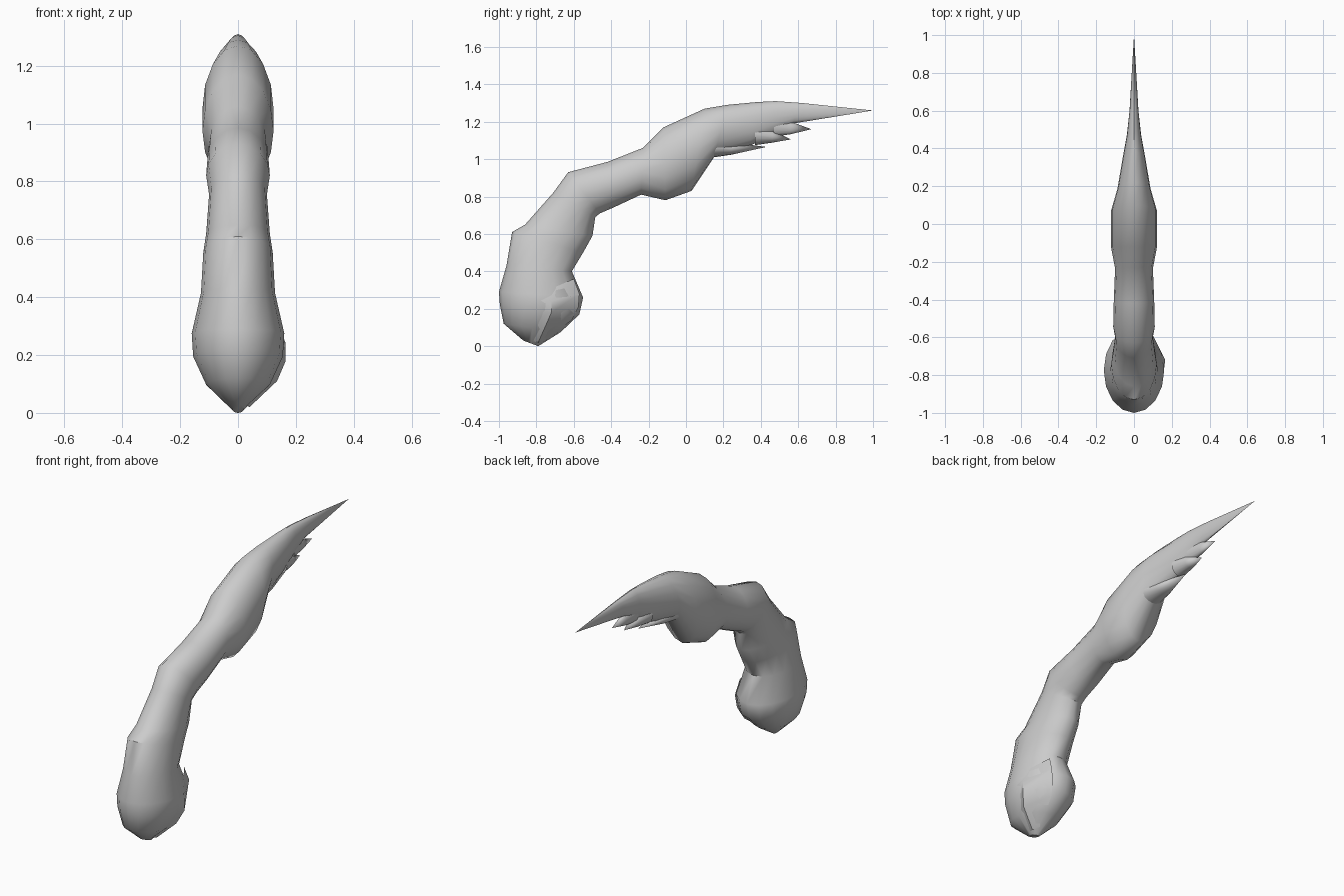
import bpy, bmesh, math
from mathutils import Vector

if "Cube" in bpy.data.objects:
    bpy.data.objects.remove(bpy.data.objects["Cube"])

SIDES = 16


def finish(bm, name, angle=40):
    bmesh.ops.remove_doubles(bm, verts=bm.verts, dist=0.0005)
    bmesh.ops.recalc_face_normals(bm, faces=bm.faces)
    me = bpy.data.meshes.new(name)
    bm.to_mesh(me)
    bm.free()
    ob = bpy.data.objects.new(name, me)
    bpy.context.collection.objects.link(ob)
    bpy.ops.object.select_all(action='DESELECT')
    ob.select_set(True)
    bpy.context.view_layer.objects.active = ob
    bpy.ops.object.shade_smooth_by_angle(angle=math.radians(angle))
    return ob


def loft(name, stations):
    """Skin oval rings; station = (upper y, z, lower y, z, half width)."""
    bm = bmesh.new()
    rings = []
    for ty, tz, by, bz, w in stations:
        up, low = Vector((0, ty, tz)), Vector((0, by, bz))
        mid, half = (up + low) / 2, (up - low) / 2
        rings.append([bm.verts.new(mid + half * math.cos(a) + Vector((w * math.sin(a), 0, 0)))
                      for a in (2 * math.pi * i / SIDES for i in range(SIDES))])
    for a, b in zip(rings, rings[1:]):
        for i in range(SIDES):
            j = (i + 1) % SIDES
            bm.faces.new((a[i], a[j], b[j], b[i]))
    bm.faces.new(rings[0])
    bm.faces.new(rings[-1])
    return finish(bm, name)


# Main arched lock, from rounded bottom end to long point
loft("main_lock", [
    (-0.87, 0.03, -0.79, 0.00, 0.02),
    (-0.975, 0.12, -0.67, 0.075, 0.11),
    (-0.995, 0.22, -0.57, 0.17, 0.155),
    (-1.00, 0.29, -0.55, 0.26, 0.16),
    (-0.96, 0.43, -0.61, 0.40, 0.128),
    (-0.93, 0.61, -0.55, 0.50, 0.12),
    (-0.86, 0.65, -0.50, 0.59, 0.11),
    (-0.71, 0.82, -0.485, 0.69, 0.10),
    (-0.63, 0.93, -0.46, 0.71, 0.11),
    (-0.42, 0.985, -0.39, 0.74, 0.107),
    (-0.23, 1.06, -0.24, 0.81, 0.10),
    (-0.12, 1.17, -0.11, 0.78, 0.123),
    (0.10, 1.27, 0.03, 0.83, 0.123),
    (0.22, 1.29, 0.15, 1.01, 0.088),
    (0.38, 1.305, 0.34, 1.07, 0.058),
    (0.48, 1.31, 0.46, 1.13, 0.038),
    (0.62, 1.30, 0.57, 1.19, 0.024),
    (1.00, 1.26, 1.00, 1.26, 0.0),
])

# Three short points under the main tip
for n, (tip, low) in enumerate([((0.43, 1.065), (0.15, 1.01)),
                                ((0.56, 1.105), (0.37, 1.075)),
                                ((0.67, 1.16), (0.47, 1.12))]):
    base_w = 0.07 - 0.02 * n
    loft(f"under_point_{n + 1}", [
        (low[0], low[1] + 0.11, low[0], low[1], base_w),
        (low[0] + 0.09, low[1] + 0.08, low[0] + 0.09, low[1] + 0.013, base_w * 0.7),
        (*tip, *tip, 0.0),
    ])

# Overlapping curl on the right of the bottom end, with a jagged front edge
rows = [
    [(0.02, -0.86, 0.035), (0.04, -0.79, 0.02), (0.02, -0.75, 0.03)],
    [(0.085, -0.86, 0.12), (0.135, -0.75, 0.11), (0.06, -0.61, 0.14)],
    [(0.12, -0.83, 0.19), (0.165, -0.72, 0.18), (0.08, -0.575, 0.21)],
    [(0.155, -0.80, 0.245), (0.165, -0.72, 0.24), (0.09, -0.57, 0.28)],
    [(0.12, -0.75, 0.32), (0.135, -0.69, 0.32), (0.08, -0.60, 0.36)],
]
bm = bmesh.new()
grid = [[bm.verts.new(p) for p in row] for row in rows]
for a, b in zip(grid, grid[1:]):
    for i in range(2):
        bm.faces.new((a[i], a[i + 1], b[i + 1], b[i]))
# turn the loose edge inward so the curl reads as a solid lock
inner = [bm.verts.new((r[0][0] * 0.55, r[0][1] + 0.05, r[0][2] + 0.01)) for r in rows]
for i in range(4):
    bm.faces.new((grid[i][0], grid[i + 1][0], inner[i + 1], inner[i]))
finish(bm, "bottom_curl")
